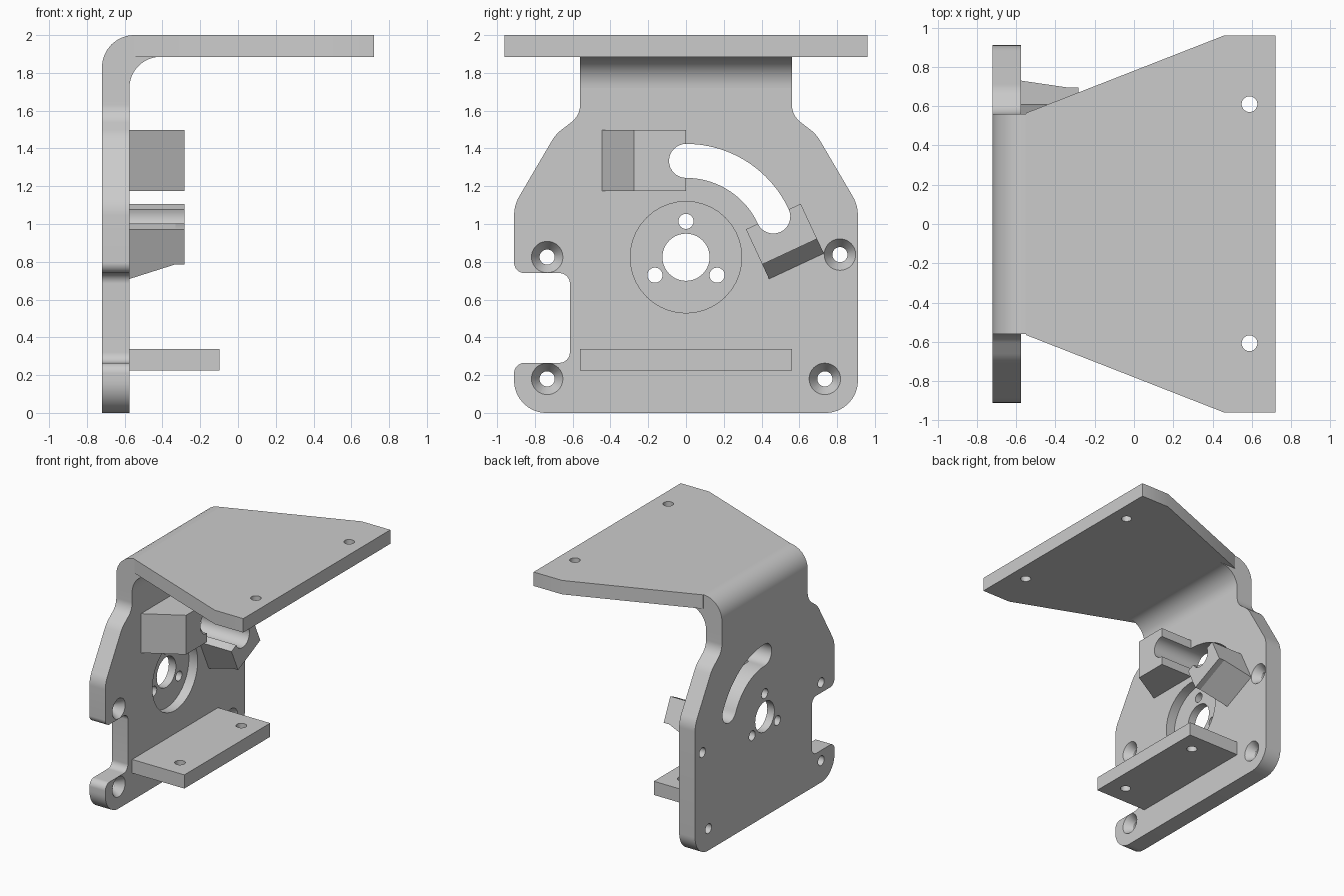
import bpy, bmesh
from math import sin, cos, pi, radians
from mathutils import Vector

cube = bpy.data.objects.get("Cube")
if cube:
    bpy.data.objects.remove(cube, do_unlink=True)

grey = bpy.data.materials.new("plain grey")
grey.use_nodes = True
COLOR = (0.6, 0.6, 0.6, 1)
grey.diffuse_color = COLOR
grey.node_tree.nodes["Principled BSDF"].inputs["Base Color"].default_value = COLOR

BACK, FACE, TIP = -0.72, -0.575, -0.282   # upright's two sides, end of the stops
HUB = Vector((0, 0.824))                  # pivot centre in (y, z)
SLOT_END = radians(25)


def place(axis, p, h):
    """Put a 2D profile point into 3D at height h along the axis."""
    u, v = p
    return {"x": (h, u, v), "y": (u, h, v), "z": (u, v, h)}[axis]


def arc(center, r, a, b, n=16):
    return [(center[0] + r * cos(a + (b - a) * i / n),
             center[1] + r * sin(a + (b - a) * i / n)) for i in range(n + 1)]


def circle(center, r, n=40):
    return arc(center, r, 0, 2 * pi, n)[:-1]


def rounded(corners, n=10):
    """Polygon from (u, v, radius) corners, each rounded to its radius."""
    out = []
    for i, (u, v, r) in enumerate(corners):
        p = Vector((u, v))
        if not r:
            out.append((u, v))
            continue
        d0 = (Vector(corners[i - 1][:2]) - p).normalized()
        d1 = (Vector(corners[(i + 1) % len(corners)][:2]) - p).normalized()
        half = d0.angle(d1) / 2
        c = p + (d0 + d1).normalized() * (r / sin(half))
        reach = r * cos(half) / sin(half)
        s, e = p + d0 * reach - c, p + d1 * reach - c
        for k in range(n + 1):
            q = s.lerp(e, k / n).normalized() * r
            out.append(tuple(c + q))
    return out


def loft(name, axis, pts_a, a, pts_b, b):
    """Solid between two matching profiles."""
    bm = bmesh.new()
    lo = [bm.verts.new(place(axis, p, a)) for p in pts_a]
    hi = [bm.verts.new(place(axis, p, b)) for p in pts_b]
    bm.faces.new(lo)
    bm.faces.new(hi)
    for i in range(len(lo)):
        j = (i + 1) % len(lo)
        bm.faces.new((lo[i], lo[j], hi[j], hi[i]))
    bmesh.ops.recalc_face_normals(bm, faces=bm.faces)
    mesh = bpy.data.meshes.new(name)
    bm.to_mesh(mesh)
    bm.free()
    mesh.materials.append(grey)
    ob = bpy.data.objects.new(name, mesh)
    bpy.context.collection.objects.link(ob)
    return ob


def prism(name, axis, pts, a, b):
    return loft(name, axis, pts, a, pts, b)


def activate(ob):
    bpy.ops.object.select_all(action="DESELECT")
    ob.select_set(True)
    bpy.context.view_layer.objects.active = ob


def cut(ob, cutter):
    cutter.hide_render = True
    mod = ob.modifiers.new("cut", "BOOLEAN")
    mod.operation, mod.solver, mod.object = "DIFFERENCE", "EXACT", cutter
    activate(ob)
    bpy.ops.object.modifier_apply(modifier=mod.name)
    bpy.data.objects.remove(cutter, do_unlink=True)


def drill(ob, axis, center, r, a, b):
    cut(ob, prism("drill", axis, circle(center, r), a, b))


def slot_cutter():
    """Curved slot with round ends, swept about the hub."""
    mid, w = 0.51, 0.09
    top = HUB + Vector((0, mid))
    end = HUB + mid * Vector((cos(SLOT_END), sin(SLOT_END)))
    pts = arc(HUB, mid + w, SLOT_END, pi / 2, 28)
    pts += arc(top, w, pi / 2, 3 * pi / 2)[1:]
    pts += arc(HUB, mid - w, pi / 2, SLOT_END, 28)[1:]
    pts += arc(end, w, SLOT_END + pi, SLOT_END + 2 * pi)[1:-1]
    return prism("slot", "x", pts, -1, 0)


# Upright plate with a side notch and narrowed neck
shoulder = [(0.91, 1.1, 0.2), (0.69, 1.475, 0.2), (0.56, 1.575, 0.12), (0.56, 1.72, 0)]
left_side = [(-y, z, r) for y, z, r in shoulder]
notch = [(-0.91, 0.265, 0.055), (-0.615, 0.265, 0.055),
         (-0.615, 0.74, 0.055), (-0.91, 0.74, 0.055)]
outline = [(0.91, 0, 0.17)] + shoulder + left_side[::-1] + notch[::-1] + [(-0.91, 0, 0.17)]
plate = prism("upright_plate", "x", rounded(outline), BACK, FACE)

# Hub recess, bore, three bolt holes and the curved slot
drill(plate, "x", HUB, 0.295, FACE - 0.08, 0)
drill(plate, "x", HUB, 0.125, -1, 0)
for k in range(3):
    a = pi / 2 + k * 2 * pi / 3
    drill(plate, "x", HUB + 0.19 * Vector((cos(a), sin(a))), 0.04, -1, 0)
cut(plate, slot_cutter())

# Countersunk corner holes
for c in ((-0.735, 0.825), (-0.735, 0.18), (0.735, 0.18), (0.815, 0.838)):
    drill(plate, "x", c, 0.04, -1, 0)
    cut(plate, loft("sink", "x", circle(c, 0.036), FACE - 0.07, circle(c, 0.09), FACE + 0.01))

# Bend joining the upright to the top
bend_profile = [(BACK, 1.72, 0), (BACK, 2, 0.17), (-0.55, 2, 0), (-0.55, 1.885, 0)]
bend_profile = rounded(bend_profile) + arc((-0.41, 1.72), 0.165, pi / 2, pi)
bend = prism("bend", "y", bend_profile, -0.56, 0.56)

# Flared top plate
half = [(-0.55, 0.565), (0.46, 0.96), (0.72, 0.96)]
top_plate = prism("top_plate", "z", half + [(x, -y) for x, y in half[::-1]], 1.885, 2)
for y in (-0.607, 0.61):
    drill(top_plate, "z", (0.588, y), 0.04, 1.5, 2.5)

# Shelf low on the upright
shelf = prism("shelf", "z", [(FACE, -0.56), (-0.098, -0.56), (-0.098, 0.56),
                             (FACE, 0.56)], 0.225, 0.338)
for y in (-0.4, 0.4):
    drill(shelf, "z", (-0.25, y), 0.04, 0, 1)


def stop_block(name, angle, turn, lo, hi, base, tip, flat):
    """Wedge starting at a slot end and running away from the slot."""
    radial = Vector((cos(angle), sin(angle)))
    along = Vector((-radial.y, radial.x)) * turn

    def quad(length):
        return [HUB + radial * r + along * t
                for r, t in ((lo, 0), (hi, 0), (hi, length), (lo, length))]

    parts = [loft(name, "x", quad(base), FACE, quad(tip), TIP - flat)]
    if flat:
        parts.append(prism(name + "_cap", "x", quad(tip), TIP - flat, TIP))
    for part in parts:
        cut(part, slot_cutter())
    return parts


# Stops at the two slot ends
stops = stop_block("upper_stop", pi / 2, 1, 0.35, 0.674, 0.445, 0.275, 0)
stops += stop_block("lower_stop", SLOT_END, -1, 0.35, 0.67, 0.29, 0.205, 0.05)

for ob in [plate, bend, top_plate, shelf] + stops:
    activate(ob)
    bpy.ops.object.shade_smooth_by_angle(angle=radians(25))
